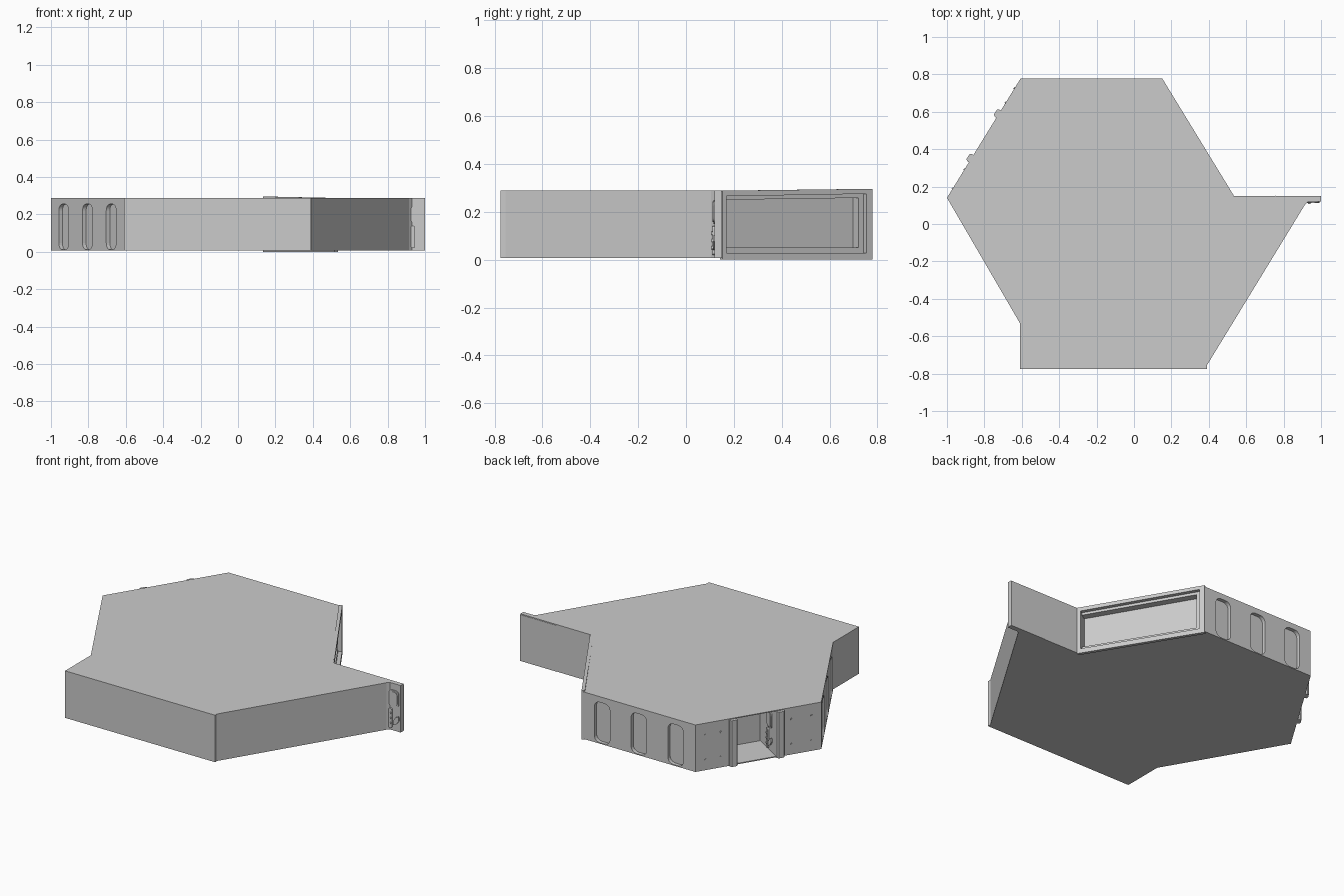
import bpy, bmesh, math
from mathutils import Matrix, Vector

if "Cube" in bpy.data.objects:
    bpy.data.objects.remove(bpy.data.objects["Cube"])


def prism(name, pts, a, b, m=Matrix()):
    """Extrude a 2D profile from local z=a to z=b, placed by matrix m."""
    bm = bmesh.new()
    lo = [bm.verts.new(m @ Vector((x, y, a))) for x, y in pts]
    hi = [bm.verts.new(m @ Vector((x, y, b))) for x, y in pts]
    bm.faces.new(lo[::-1])
    bm.faces.new(hi)
    n = len(pts)
    for i in range(n):
        j = (i + 1) % n
        bm.faces.new((lo[i], lo[j], hi[j], hi[i]))
    bmesh.ops.recalc_face_normals(bm, faces=bm.faces)
    me = bpy.data.meshes.new(name)
    bm.to_mesh(me)
    bm.free()
    ob = bpy.data.objects.new(name, me)
    bpy.context.collection.objects.link(ob)
    return ob


def frame(p, q):
    """Wall frame: x along p->q, y up, z outward."""
    d = (Vector(q) - Vector(p)).normalized()
    m = Matrix(((d.x, 0, d.y, p[0]), (d.y, 0, -d.x, p[1]), (0, 1, 0, 0), (0, 0, 0, 1)))
    return m, (Vector(q) - Vector(p)).length


def rect(x0, x1, y0, y1):
    return [(x0, y0), (x1, y0), (x1, y1), (x0, y1)]


def rounded(x0, x1, y0, y1, r, n=5):
    pts = []
    for k, (cx, cy) in enumerate(rect(x0 + r, x1 - r, y0 + r, y1 - r)):
        for i in range(n + 1):
            t = math.pi * (1 + k / 2 + i / n / 2)
            pts.append((cx + r * math.cos(t), cy + r * math.sin(t)))
    return pts


def cut(target, cutter):
    mod = target.modifiers.new("cut", 'BOOLEAN')
    mod.operation = 'DIFFERENCE'
    mod.solver = 'EXACT'
    mod.object = cutter
    bpy.context.view_layer.objects.active = target
    bpy.ops.object.modifier_apply(modifier=mod.name)


# Main hull
W0, W1, B1, L0, L1 = (.53, .15), (.147, .777), (-.607, .777), (-1, .14), (-.61, -.53)
outline = [(-.61, -.775), (.39, -.775), (.39, -.755), (.915, .105), (.93, .12),
           (1, .12), (1, .148), W0, W1, B1, L0, L1]
hull = prism("hull_walls", outline, .006, .284)
prism("roof_slab", outline, .284, .289)

# Window wall with stepped recess
mw, lw = frame(W0, W1)
window = prism("window_frame", [(0, 0), (lw, 0), (lw, .296), (0, .288)], -.015, .004, mw)
cutters = []
for pts, depth in (([(.02, .028), (lw - .03, .028), (lw - .03, .275), (.02, .265)], .018),
                   ([(.02, .05), (lw - .055, .05), (lw - .055, .258), (.02, .25)], .06)):
    c = prism("window_cutter", pts, -depth, .05, mw)
    cut(hull, c)
    cut(window, c)
    cutters.append(c)

# Rounded wall niches on the rear and left walls
for p, q in ((W1, B1), (L0, L1)):
    m, l = frame(p, q)
    for t in (.175, .5, .825):
        c = prism("niche_cutter", rounded(t * l - .052, t * l + .052, .012, .255, .035), -.022, .05, m)
        cut(hull, c)
        cutters.append(c)

# Doorway alcove and jambs
md, ld = frame(B1, L0)
c = prism("door_cutter", rect(.245, .48, .012, .32), -.22, .05, md)
cut(hull, c)
cutters.append(c)
for name, a, b in (("door_jamb_right", .2, .245), ("door_jamb_left", .48, .525)):
    prism(name, [(a, -.01), (b, -.01), (b, .012), (b - .008, .02), (a + .008, .02), (a, .012)],
          .006, .284, md @ Matrix(((1, 0, 0, 0), (0, 0, 1, 0), (0, 1, 0, 0), (0, 0, 0, 1))))

# Small bolts beside the doorway
for u in (.06, .15, .57, .69):
    for z in (.07, .22):
        prism("wall_bolt", rounded(u - .005, u + .005, z - .005, z + .005, .004, 2), -.002, .004, md)


# Door mechanism: cover plate, latch column and handle
def mechanism(tag, m):
    prism(tag + "_cover", rounded(0, .065, .15, .25, .022), -.004, .006, m)
    prism(tag + "_cover_inset", rounded(.006, .057, .158, .242, .018), 0, .009, m)
    prism(tag + "_latch", rounded(0, .022, .02, .14, .01), -.004, .009, m)
    prism(tag + "_handle", [(.028, .04), (.05, .05), (.068, .075), (.065, .1), (.045, .09), (.028, .065)],
          -.004, .008, m)
    for z in (.05, .08, .11):
        prism(tag + "_latch_stud", rounded(.004, .018, z - .007, z + .007, .006, 3), 0, .013, m)


mechanism("side_door", frame((.925, .12), (1, .12))[0])
inner = (md @ Vector((.48, 0, -.12))).xy
outer = (md @ Vector((.48, 0, 0))).xy
mechanism("alcove_door", frame(inner, outer)[0])

# Seam panel on the fin wall
mf, lf = frame((1, .148), W0)
prism("fin_panel", rect(0, .245, .006, .284), -.002, .002, mf)

for c in cutters:
    bpy.data.objects.remove(c, do_unlink=True)
